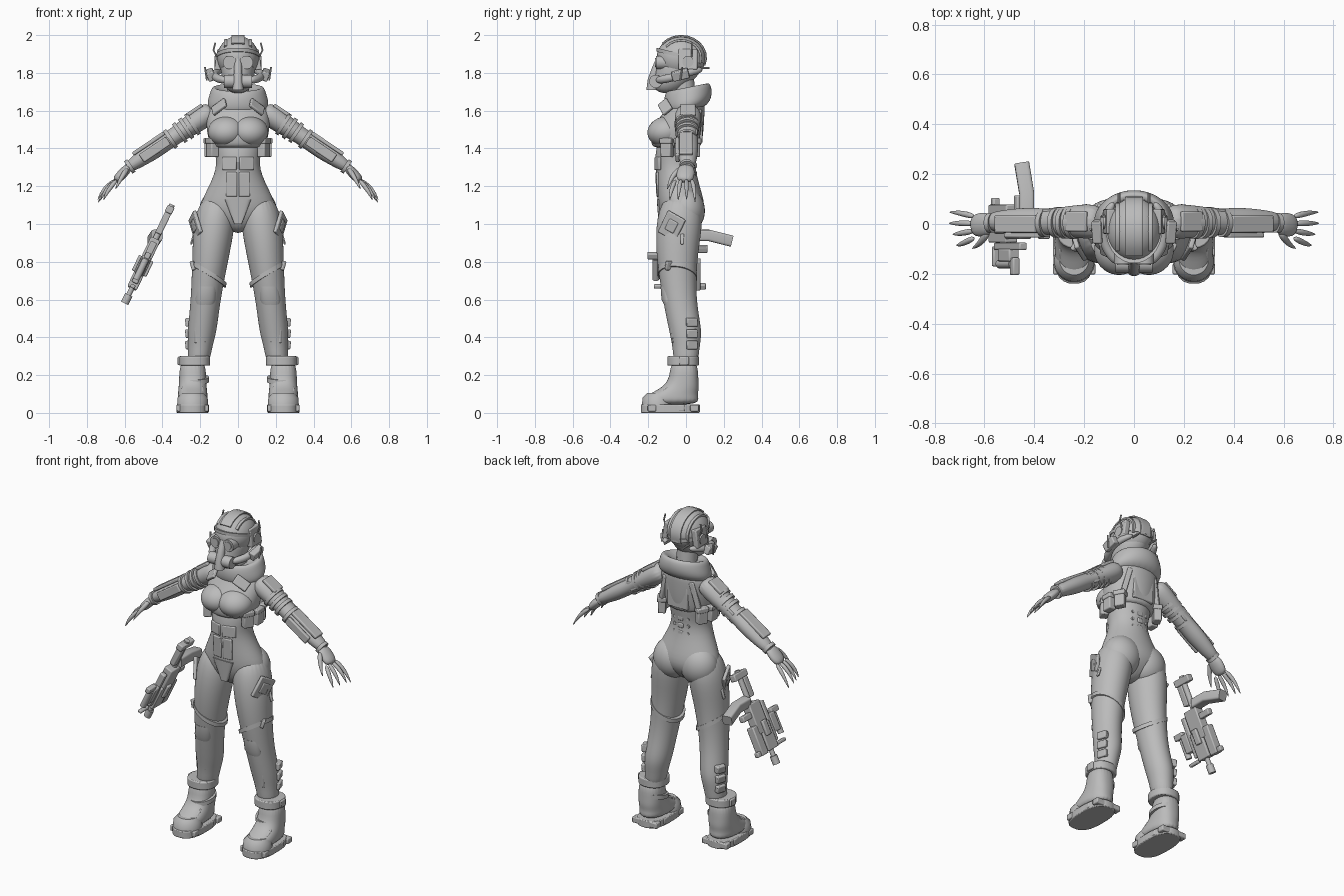
import bpy, bmesh, math
from mathutils import Vector, Matrix, Euler

default = bpy.data.objects.get("Cube")
if default:
    bpy.data.objects.remove(default, do_unlink=True)

grey = bpy.data.materials.new("plain grey")
grey.use_nodes = True
tone = (.5, .5, .5, 1)
grey.diffuse_color = tone
grey.node_tree.nodes["Principled BSDF"].inputs["Base Color"].default_value = tone

side, across, up = Vector((1, 0, 0)), Vector((0, 1, 0)), Vector((0, 0, 1))
world = Matrix()


def finish(name, bm, mirror=False, sub=0, bevel=0):
    """Turn a bmesh in world space into an object with its modifiers."""
    bmesh.ops.recalc_face_normals(bm, faces=bm.faces)
    mesh = bpy.data.meshes.new(name)
    bm.to_mesh(mesh)
    bm.free()
    mesh.materials.append(grey)
    for face in mesh.polygons:
        face.use_smooth = True
    if not sub:
        mesh.set_sharp_from_angle(angle=math.radians(40))
    obj = bpy.data.objects.new(name, mesh)
    bpy.context.collection.objects.link(obj)
    if mirror:
        obj.modifiers.new("mirror", 'MIRROR').use_mirror_merge = False
    if bevel:
        rounding = obj.modifiers.new("bevel", 'BEVEL')
        rounding.width, rounding.segments = bevel, 2
    if sub:
        smooth = obj.modifiers.new("smooth", 'SUBSURF')
        smooth.levels = smooth.render_levels = sub


def skin(name, loops, **options):
    """Bridge matching loops of points and close both ends."""
    bm = bmesh.new()
    rings = [[bm.verts.new(point) for point in loop] for loop in loops]
    for low, high in zip(rings, rings[1:]):
        for i in range(len(low)):
            bm.faces.new((low[i - 1], low[i], high[i], high[i - 1]))
    bm.faces.new(rings[0])
    bm.faces.new(rings[-1])
    finish(name, bm, **options)


def outline(sides, power):
    """Unit circle; a power below one makes it boxier."""
    squash = lambda v: math.copysign(abs(v) ** power, v)
    angles = [math.tau * (i + .5) / sides for i in range(sides)]
    return [(squash(math.cos(angle)), squash(math.sin(angle))) for angle in angles]


def loft(name, rows, x=0, lean=0, tilt=0, roll=0, power=1, **options):
    """Level rings given as (height, centre y, half width, half depth)."""
    skin(name, [[(x + lean * z + a * wide, y + b * deep, z + roll * a * wide + tilt * b * deep)
                 for a, b in outline(24, power)] for z, y, wide, deep in rows], **options)


def sweep(name, path, ref=across, flat=1, sides=16, power=1, frame=world, **options):
    """Rings across a path of (x, y, z, radius), stretched by flat along ref."""
    spots, loops = [frame @ Vector(row[:3]) for row in path], []
    for i, row in enumerate(path):
        ahead = (spots[min(i + 1, len(path) - 1)] - spots[max(i - 1, 0)]).normalized()
        u = ref.cross(ahead).normalized()
        v = ahead.cross(u) * flat
        loops.append([spots[i] + (u * a + v * b) * row[3] for a, b in outline(sides, power)])
    skin(name, loops, **options)


def rod(name, start, end, radius, **options):
    sweep(name, [(*start, radius), (*end, radius)], **options)


def box(name, at, size, turn=(0, 0, 0), frame=world, mirror=True):
    bm = bmesh.new()
    place = frame @ Matrix.LocRotScale(Vector(at), Euler(turn), Vector(size))
    bmesh.ops.create_cube(bm, size=1, matrix=place)
    finish(name, bm, mirror=mirror, bevel=.006)


def ball(name, at, size, turn=(0, 0, 0), mirror=False):
    bm = bmesh.new()
    place = Matrix.LocRotScale(Vector(at), Euler(turn), Vector(size))
    bmesh.ops.create_uvsphere(bm, u_segments=32, v_segments=20, radius=1, matrix=place)
    finish(name, bm, mirror=mirror)


def axis_frame(start, end):
    """Space whose x runs from start to end and whose y stays level."""
    along = (Vector(end) - Vector(start)).normalized()
    turn = Matrix((along, across, along.cross(across))).transposed().to_4x4()
    return Matrix.Translation(start) @ turn


both = dict(mirror=True)
soft = dict(mirror=True, sub=2)

# Torso, jacket and hood
loft("torso", [(.95, -.04, .03, .05), (1.05, -.02, .215, .125), (1.14, -.03, .19, .125),
               (1.3, -.06, .1, .1), (1.4, -.05, .135, .12), (1.6, 0, .12, .08)], sub=2)
loft("jacket", [(1.4, -.05, .14, .12), (1.42, -.05, .15, .135), (1.5, -.05, .17, .145),
                (1.61, 0, .17, .1), (1.67, .01, .11, .09)], sub=2)
ball("chest_cups", at=(.06, -.105, 1.49), size=(.1, .1, .08), turn=(.2, 0, .3), **both)
ball("buttocks", at=(.09, .0, 1.07), size=(.115, .1, .12), **both)
loft("hood_collar", [(1.59, 0, .14, .09), (1.63, .01, .17, .125), (1.69, .01, .15, .13), (1.74, .01, .135, .11),
                     (1.69, 0, .08, .07)], tilt=.2, sub=2)
box("collar_flaps", at=(.1, -.11, 1.62), size=(.09, .02, .06), turn=(-.7, .6, .4))

# Corset panels, spine and harness
box("corset_panels", at=(.034, -.15, 1.21), size=(.06, .015, .13), turn=(.05, 0, .1))
box("waist_panels", at=(.045, -.15, 1.32), size=(.08, .015, .07), turn=(0, 0, .3))
loft("hip_panel", [(1, -.13, .02, .015), (1.13, -.14, .07, .015)], power=.5)
for step in range(5):
    height = 1.22 + step * .045
    box("spine_link", at=(0, .045, height), size=(.035, .025, .03), mirror=False)
    rod("lace_studs", (.045, .02, height), (.045, .05, height), .01, ref=up, **both)
box("back_plate", at=(0, .075, 1.51), size=(.14, .025, .16), mirror=False)
box("harness_straps", at=(.11, .06, 1.51), size=(.03, .03, .2), turn=(0, -.25, -.4))
for step in (-1, 0, 1):
    x, y, turn = .155 - abs(step) * .02, step * .07 - .03, (0, 0, step * .5)
    box("side_pouches", at=(x, y, 1.4), size=(.045, .06, .09), turn=turn)
    box("pouch_lids", at=(x, y, 1.44), size=(.055, .07, .03), turn=turn)

# Head and helmet
rod("neck", (0, 0, 1.6), (0, -.02, 1.8), .06)
loft("face", [(1.69, -.1, .04, .05), (1.74, -.08, .08, .1), (1.8, -.04, .09, .12), (1.88, -.03, .1, .13)], sub=2)
centre, radii = Vector((0, -.025, 1.88)), Vector((.11, .13, .115))
ball("helmet", at=centre, size=radii)
loft("helmet_rim", [(z, centre.y, radii.x + .003, radii.y + .003) for z in (1.88, 1.9)], tilt=-.25)
for name, x, flat in (("helmet_ridge", 0, 6), ("helmet_seams", .065, 1.5)):
    shrink = math.sqrt(1 - (x / radii.x) ** 2)
    angles = [math.radians(step * 16 - 20) for step in range(11)]
    sweep(name, [(x, centre.y + radii.y * shrink * math.cos(angle),
                  centre.z + radii.z * shrink * math.sin(angle), .006) for angle in angles],
          ref=side, flat=flat, power=.4, mirror=x > 0)
box("ear_panels", at=(.1, .01, 1.87), size=(.035, .1, .11), turn=(0, -.15, 0))
rod("ear_discs", (.1, .01, 1.86), (.125, .01, 1.86), .03, **both)
sweep("ear_loops", [(.11, .03, 1.88, .005), (.13, .03, 1.92, .005), (.12, .03, 1.96, .005)], sides=8, **both)

# Gas mask
for name, depth, radius in (("goggles", -.16, .036), ("lenses", -.165, .024)):
    rod(name, (.044, -.1, 1.855), (.044, depth, 1.855), radius, ref=up, **both)
sweep("nose_tube", [(0, -.14, 1.87, .02), (0, -.16, 1.82, .022), (0, -.18, 1.76, .024), (0, -.18, 1.71, .03)],
      ref=side)
rod("filter_cans", (.02, -.16, 1.755), (.075, -.16, 1.755), .035, **both)
sweep("air_hoses", [(.06, -.16, 1.76, .022), (.12, -.09, 1.77, .022), (.13, .01, 1.8, .02), (.08, .09, 1.82, .018)],
      ref=up, **soft)
box("jaw_pods", at=(.145, -.03, 1.79), size=(.04, .09, .05), turn=(.25, .3, 0))
rod("pod_aerials", (.165, -.03, 1.76), (.175, -.02, 1.83), .005, sides=8, **both)
rod("rear_spikes", (.06, .06, 1.825), (.06, .125, 1.825), .006, ref=up, sides=8, **both)

# Arms
arm = axis_frame(start=(.15, 0, 1.59), end=(.58, 0, 1.3))
sweep("arms", [(along, .01, 0, radius) for along, radius in (
    (-.03, .06), (.06, .062), (.14, .054), (.23, .045), (.34, .05), (.43, .043), (.54, .03))],
    flat=1.15, frame=arm, **soft)
for along in (.1, .14, .18, .24, .5):
    rod("arm_bands", (along, .005, 0), (along + .02, .005, 0), .073 - along * .065, frame=arm, **both)
box("shoulder_plates", at=(.06, .01, .055), size=(.1, .08, .02), frame=arm)
box("forearm_plates", at=(.36, 0, .045), size=(.2, .07, .02), frame=arm)
box("forearm_guards", at=(.35, -.045, 0), size=(.17, .02, .05), frame=arm)
box("elbow_pads", at=(.21, .045, 0), size=(.07, .03, .06), frame=arm)

# Hands with clawed fingers
hand = axis_frame(start=(.57, 0, 1.31), end=(.74, 0, 1.13))
sweep("palms", [(0, 0, 0, .022), (.05, 0, 0, .028), (.12, -.01, 0, .025)], flat=1.8, frame=hand, **soft)
for finger in range(4):
    y = .03 - finger * .028
    drop = -.012 * abs(finger - 1)
    sweep("fingers", [(.1, y, 0, .014), (.18, y * 1.5, .02 + drop, .013), (.265 - finger * .01, y * 1.6, drop, .002)],
          frame=hand, sides=8, **soft)
sweep("thumbs", [(.02, -.03, 0, .018), (.08, -.08, -.01, .014), (.15, -.1, -.03, .002)], frame=hand, sides=8, **soft)

# Legs
leg = dict(x=.24, lean=-.115, mirror=True)
loft("legs", [(z, y, radius, radius * 1.12) for z, y, radius in (
    (1.16, -.03, .07), (1.04, -.03, .115), (.85, -.05, .1), (.65, -.04, .082),
    (.52, -.02, .078), (.42, 0, .077), (.34, 0, .062), (.24, 0, .058))], sub=2, **leg)
loft("thigh_bands", [(z, -.045, .094, .104) for z in (.72, .745)], roll=.6, tilt=-.1, **leg)
box("band_tabs", at=(.235, -.09, .78), size=(.02, .04, .05), turn=(0, .3, .5))
for name, scale in (("thigh_plates", 1), ("thigh_badges", .5)):
    box(name, at=(.235 - scale * .01, -.075, .99), size=(.02, .11 * scale, .13 * scale), turn=(-.5, .12, -.35))
box("thigh_hooks", at=(.24, -.02, .92), size=(.012, .02, .06), turn=(0, -.3, 0))
loft("knee_pads", [(.54, -.075, .04, .025), (.6, -.095, .055, .035), (.67, -.1, .05, .035)], **leg)
for step in range(3):
    box("calf_packs", at=(.255, .03, .36 + step * .06), size=(.035, .06, .045), turn=(0, .1, .3))
box("shin_plates", at=(.2, -.07, .44), size=(.06, .02, .14), turn=(.1, 0, 0))

# Boots
foot = dict(x=.24, mirror=True)
ankle = dict(x=.23, mirror=True)
loft("boots", [(.04, -.08, .08, .16), (.09, -.08, .08, .14), (.13, -.03, .075, .1), (.18, -.01, .072, .075),
               (.29, -.01, .068, .073)], power=.85, sub=2, **foot)
loft("boot_soles", [(z, -.083, .086, .157) for z in (0, .045)], power=.75, bevel=.005, **foot)
for step in range(4):
    box("sole_lugs", at=(.24, step * .075 - .18, .025), size=(.17, .045, .035))
loft("toe_caps", [(.04, -.15, .083, .085), (.08, -.15, .08, .08), (.105, -.14, .06, .065)], **foot)
loft("boot_cuffs", [(z, -.015, .083, .084) for z in (.25, .3)], power=.85, bevel=.006, **ankle)
loft("ankle_straps", [(z, -.02, .077, .082) for z in (.165, .19)], tilt=.2, **ankle)
box("cuff_buckles", at=(.31, -.01, .275), size=(.02, .05, .045))
box("instep_straps", at=(.24, -.115, .12), size=(.12, .05, .02), turn=(.6, 0, 0))

# Rifle, laid out along its tilted barrel from the muzzle
rifle = axis_frame(start=(-.6, 0, .58), end=(-.35, 0, 1.1))
for name, along, y, size in (
        ("handguard", .17, -.03, (.16, .09, .055)), ("receiver", .29, -.01, (.18, .1, .055)),
        ("top_rail", .24, -.09, (.24, .03, .035)), ("sight_block", .22, -.125, (.11, .05, .045)),
        ("sight_fin", .28, -.17, (.035, .07, .03)), ("front_fin", .1, -.13, (.02, .08, .025)),
        ("launcher", .17, .05, (.17, .055, .05)), ("foregrip", .1, .075, (.03, .06, .03)),
        ("trigger_grip", .32, .07, (.035, .09, .035)), ("side_box", .22, -.02, (.09, .04, .085)),
        ("stock_butt", .55, 0, (.04, .12, .04)), ("stock_cheek", .47, -.03, (.12, .04, .035))):
    box("rifle_" + name, at=(along, y, 0), size=size, frame=rifle, mirror=False)
for name, start, end, y, radius in (("barrel", 0, .2, -.03, .014), ("brake", 0, .05, -.03, .022),
                                    ("stock_rod", .3, .58, 0, .016), ("scope", .14, .26, -.16, .018)):
    rod("rifle_" + name, (start, y, 0), (end, y, 0), radius, frame=rifle)
sweep("rifle_magazine", [(-.43, .02, .94, .03), (-.43, .12, .94, .03), (-.45, .24, .91, .03)],
      ref=side, power=.35)
